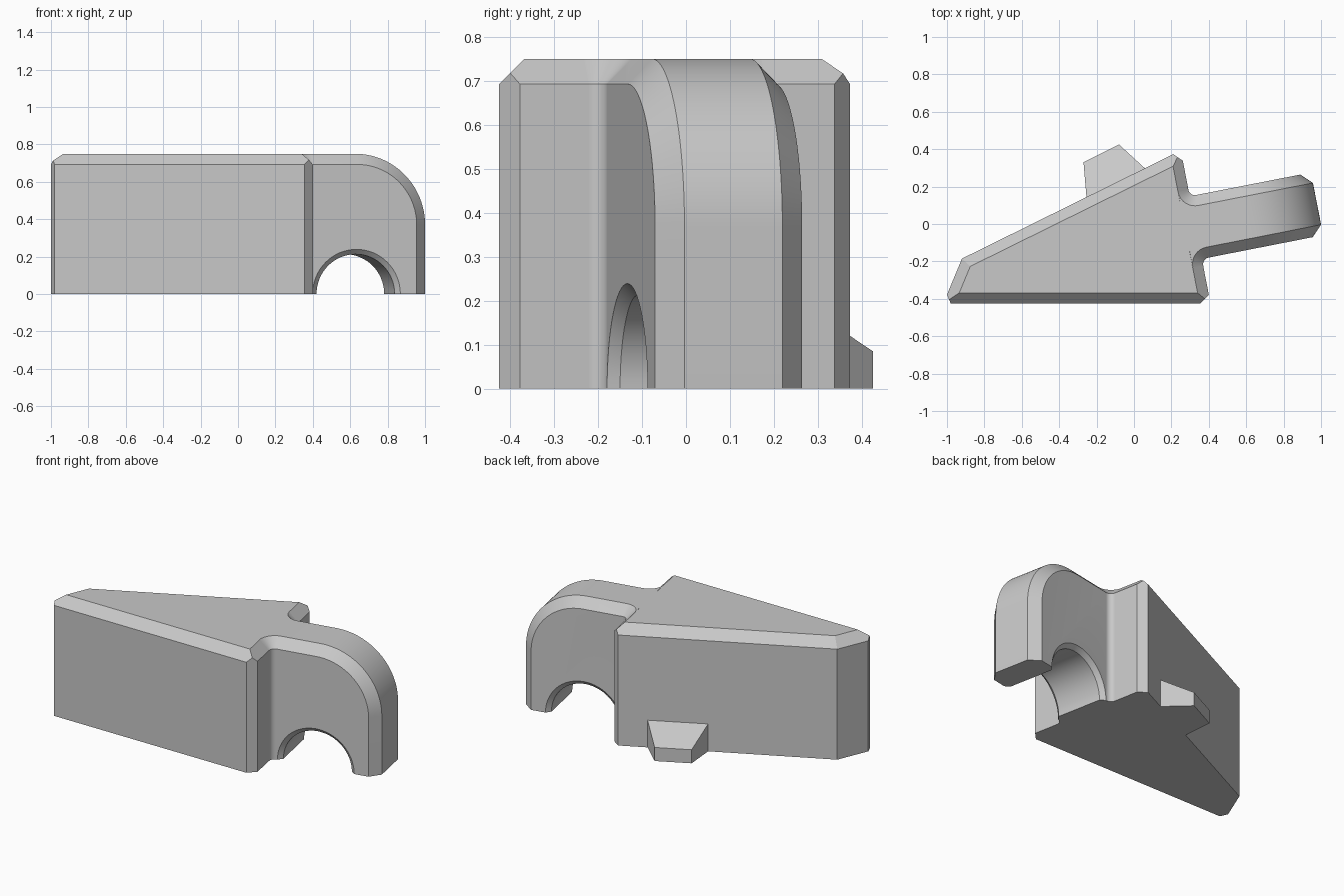
import bpy, bmesh, math
from mathutils import Vector, Matrix

cube = bpy.data.objects.get("Cube")
if cube:
    bpy.data.objects.remove(cube, do_unlink=True)

grey = bpy.data.materials.new("light_grey")
grey.use_nodes = True
COLOUR = (0.58, 0.58, 0.58, 1)
grey.diffuse_color = COLOUR
grey.node_tree.nodes["Principled BSDF"].inputs["Base Color"].default_value = COLOUR

TOP = 0.75
C = 0.057                                       # chamfer size
TILT = Matrix.Rotation(math.radians(11.1), 4, 'Z')   # direction of the arm
STEM = 0.321                                    # body face the arm grows from
V0, V1 = -0.253, 0.088                          # arm sides
END, R = 0.981, 0.381                           # arm tip and its rounding
N = 28


def finish(bm, name):
    bmesh.ops.recalc_face_normals(bm, faces=bm.faces)
    mesh = bpy.data.meshes.new(name)
    bm.to_mesh(mesh)
    bm.free()
    mesh.materials.append(grey)
    ob = bpy.data.objects.new(name, mesh)
    bpy.context.collection.objects.link(ob)
    return ob


def loft(name, rings, matrix=Matrix()):
    """Closed solid through rings with equal point counts."""
    bm = bmesh.new()
    loops = [[bm.verts.new(matrix @ Vector(p)) for p in ring] for ring in rings]
    for a, b in zip(loops, loops[1:]):
        for i in range(len(a)):
            j = (i + 1) % len(a)
            bm.faces.new((a[i], a[j], b[j], b[i]))
    bm.faces.new(loops[0])
    bm.faces.new(loops[-1])
    return finish(bm, name)


def combine(target, other, operation):
    mod = target.modifiers.new(operation.lower(), 'BOOLEAN')
    mod.operation = operation
    mod.solver = 'EXACT'
    mod.object = other
    bpy.context.view_layer.objects.active = target
    bpy.ops.object.modifier_apply(modifier=mod.name)
    bpy.data.objects.remove(other, do_unlink=True)


def arc(cu, cv, r, start, sweep, count):
    angles = [math.radians(start + sweep * i / count) for i in range(count + 1)]
    return [(cu + r * math.cos(a), cv + r * math.sin(a)) for a in angles]


# Wedge body: footprint prism, long edges chamfered at the top
outline = [(-0.98, -0.425), (0.355, -0.425), (0.4, -0.378), (0.261, 0.338),
           (0.21, 0.373), (-0.92, -0.185), (-1, -0.378)]
bm = bmesh.new()
base = [bm.verts.new((x, y, 0)) for x, y in outline]
top = [bm.verts.new((x, y, TOP)) for x, y in outline]
bm.faces.new(base)
bm.faces.new(top)
for i in range(len(base)):
    j = (i + 1) % len(base)
    bm.faces.new((base[i], base[j], top[j], top[i]))
for i in (0, 2, 4, 5):
    a, b = Vector(outline[i]), Vector(outline[i + 1])
    d = (b - a).normalized()
    cut = bmesh.ops.bisect_plane(
        bm, geom=bm.verts[:] + bm.edges[:] + bm.faces[:], dist=1e-6,
        plane_co=(a.x, a.y, TOP - C), plane_no=Vector((d.y, -d.x, 1)).normalized(),
        clear_outer=True)
    edges = [e for e in cut["geom_cut"] if isinstance(e, bmesh.types.BMEdge)]
    bmesh.ops.holes_fill(bm, edges=edges, sides=0)
body = finish(bm, "wedge_body_with_arm")


# Rounded arm: chamfered along its whole outer curve
def arm_ring(v, inset):
    curve = arc(END - R, TOP - R, R - inset, 0, 90, N)
    pts = [(0.2, 0), (END - inset, 0)] + curve + [(0.2, TOP - inset)]
    return [(u, v, z) for u, z in pts]


arm = loft("arm", [arm_ring(V0, C), arm_ring(V0 + C, 0),
                   arm_ring(V1 - C, 0), arm_ring(V1, C)], TILT)
combine(body, arm, 'UNION')

# Concave fillets where the arm meets the body
FR = 0.035
for side, v in ((1, V1), (-1, V0)):
    rings = []
    for z, r in ((0, FR), (TOP - C, FR), (TOP, FR + C)):
        pts = [(-C, -C)] + arc(FR, FR, r, 180, 90, 10)
        rings.append([(STEM + p, v + side * q, z) for p, q in pts])
    combine(body, loft("fillet", rings, TILT), 'UNION')

# Arched opening through the arm with a chamfered rim
K = 0.025
rings = []
for v, r in ((V0 - K, 0.265), (V0 + K, 0.213), (V1 - K, 0.213), (V1 + K, 0.265)):
    circle = arc(END - R - 0.004, 0, r, 0, 360, 64)[:-1]
    rings.append([(u, v, z) for u, z in circle])
cutter = loft("arch_cutter", rings, TILT)
cutter.hide_render = True
combine(body, cutter, 'DIFFERENCE')

# Small lug with a sloping top on the rear wall
plan = [(-0.27, 0.33), (-0.08, 0.425), (0.07, 0.287), (-0.253, 0.13)]
heights = (0.085, 0.085, 0.178, 0.178)
lug = loft("rear_lug", [[(x, y, 0) for x, y in plan],
                        [(x, y, h) for (x, y), h in zip(plan, heights)]])

# Smooth the curves, keep the chamfers crisp
bpy.ops.object.select_all(action='DESELECT')
for ob in (body, lug):
    ob.select_set(True)
bpy.context.view_layer.objects.active = body
bpy.ops.object.shade_smooth_by_angle(angle=math.radians(20))
